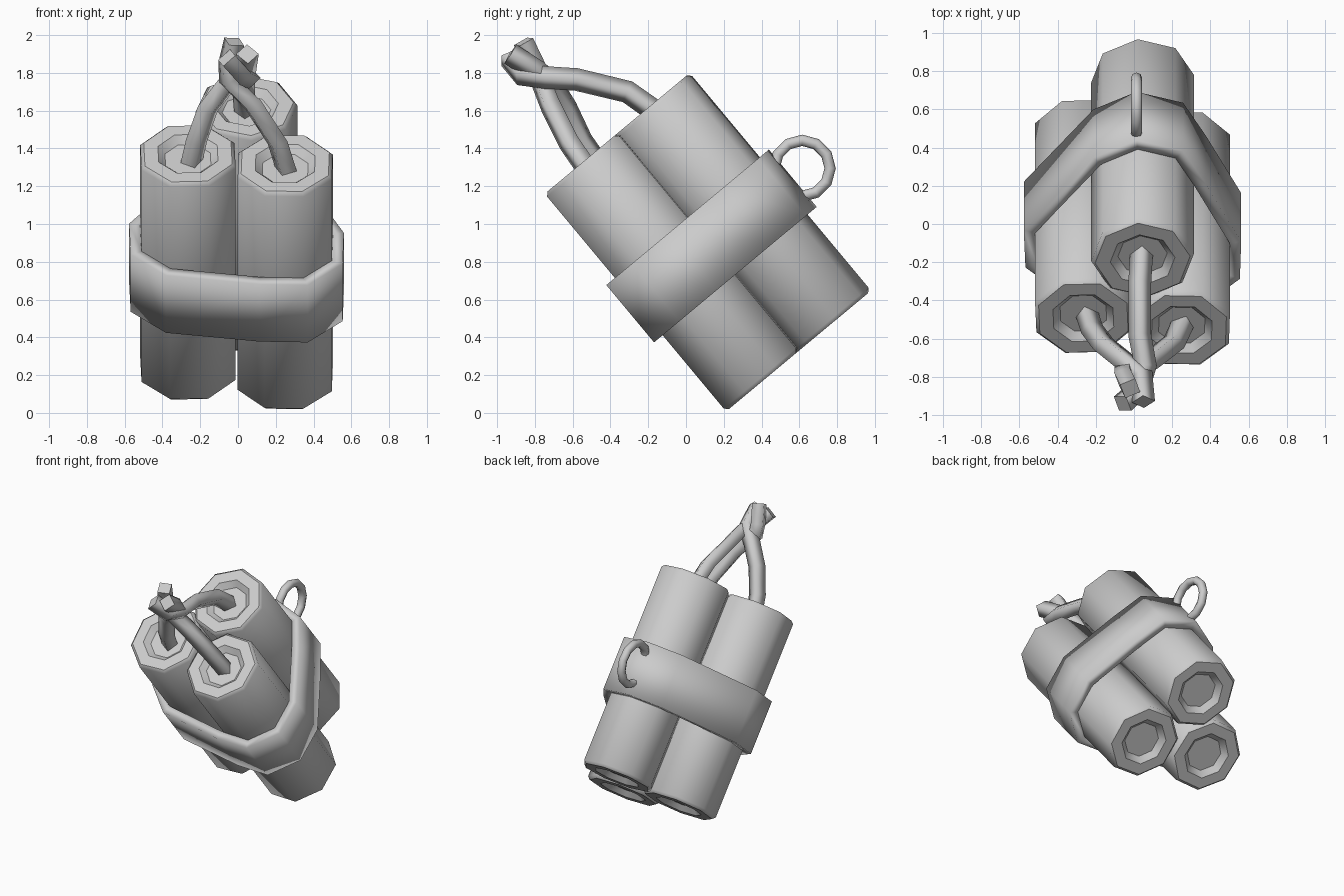
import bpy, bmesh, math
from mathutils import Matrix, Vector

cube = bpy.data.objects.get("Cube")
if cube:
    bpy.data.objects.remove(cube, do_unlink=True)

grey = bpy.data.materials.new("plain grey")
grey.use_nodes = True
grey.diffuse_color = (0.6, 0.6, 0.6, 1)
grey.node_tree.nodes["Principled BSDF"].inputs["Base Color"].default_value = (0.6, 0.6, 0.6, 1)

# The whole bundle leans forward around x
TILT = Matrix.Rotation(math.radians(39.8), 4, 'X')
BOTTOM, TOP, RADIUS = -0.13, 1.37, 0.27

# name: (centre x, centre y, turn in degrees) across the bundle
STICKS = {
    "left_front_stick": (0.25, 0.42, 21),
    "right_front_stick": (-0.265, 0.50, 24.5),
    "back_stick": (0.045, 0.898, 5.5),
}


def add_mesh(name, bm, angle, matrix=TILT):
    bmesh.ops.recalc_face_normals(bm, faces=bm.faces)
    mesh = bpy.data.meshes.new(name)
    bm.to_mesh(mesh)
    bm.free()
    mesh.materials.append(grey)
    mesh.shade_smooth()
    mesh.set_sharp_from_angle(angle=math.radians(angle))
    obj = bpy.data.objects.new(name, mesh)
    bpy.context.collection.objects.link(obj)
    obj.matrix_world = matrix
    return obj


def octagon(bm, stick, radius, z):
    x, y, turn = stick
    ring = []
    for i in range(8):
        a = math.radians(turn + 45 * i)
        ring.append(bm.verts.new((x + radius * math.cos(a), y + radius * math.sin(a), z)))
    return ring


# Sticks: chamfered octagonal tubes with a shallow dish in each end
DISH = [(0.13, 0.04), (0.17, 0.0), (0.25, 0.0), (RADIUS, 0.02)]
profile = [(r, BOTTOM + d) for r, d in DISH] + [(r, TOP - d) for r, d in reversed(DISH)]
for name, stick in STICKS.items():
    bm = bmesh.new()
    rings = [octagon(bm, stick, r, z) for r, z in profile]
    for low, high in zip(rings, rings[1:]):
        for i in range(8):
            j = (i + 1) % 8
            bm.faces.new((low[i], low[j], high[j], high[i]))
    bm.faces.new(rings[0])
    bm.faces.new(rings[-1])
    add_mesh(name, bm, 46)

# Band: hull wrapped around all three sticks, opened at both ends
bm = bmesh.new()
for stick in STICKS.values():
    for z in (0.395, 0.79):
        octagon(bm, stick, RADIUS + 0.063, z)
hull = bmesh.ops.convex_hull(bm, input=bm.verts)
bm.normal_update()
caps = [f for f in bm.faces if abs(f.normal.z) > 0.9]
bmesh.ops.delete(bm, geom=caps, context='FACES')
loose = [v for v in bm.verts if not v.link_faces]
bmesh.ops.delete(bm, geom=loose, context='VERTS')
band = add_mesh("band", bm, 30)
wall = band.modifiers.new("wall", 'SOLIDIFY')
wall.thickness = 0.06
wall.offset = -1
wall.use_even_offset = True

# Hanging ring on the back of the band
bpy.ops.mesh.primitive_torus_add(
    major_segments=12, minor_segments=8, major_radius=0.148, minor_radius=0.03,
    location=(0.013, 0.615, 1.295), rotation=(0, math.pi / 2, 0))
ring = bpy.context.object
ring.name = "hanging_ring"
ring.data.materials.append(grey)
ring.data.shade_smooth()

# Fuses: square cords that twist together at the tip
FUSES = {
    "back_fuse": [(0.04, -0.14, 1.58), (0.03, -0.31, 1.70), (0.03, -0.58, 1.765),
                  (0.06, -0.74, 1.775), (0.02, -0.87, 1.79), (-0.06, -0.94, 1.88)],
    "right_fuse": [(-0.25, -0.46, 1.31), (-0.22, -0.55, 1.44), (-0.16, -0.63, 1.61),
                   (-0.06, -0.71, 1.74), (0.04, -0.79, 1.81), (0.05, -0.93, 1.90)],
    "left_fuse": [(0.26, -0.51, 1.27), (0.21, -0.62, 1.43), (0.08, -0.72, 1.63),
                  (-0.05, -0.77, 1.76), (-0.05, -0.80, 1.84), (-0.02, -0.86, 1.965)],
}
for name, path in FUSES.items():
    curve = bpy.data.curves.new(name, 'CURVE')
    curve.dimensions = '3D'
    curve.bevel_depth = 0.06
    curve.bevel_resolution = 0
    curve.use_fill_caps = True
    spline = curve.splines.new('POLY')
    spline.points.add(len(path) - 1)
    for point, co in zip(spline.points, path):
        point.co = (*co, 1)
    spline.use_smooth = True
    curve.materials.append(grey)
    obj = bpy.data.objects.new(name, curve)
    bpy.context.collection.objects.link(obj)
